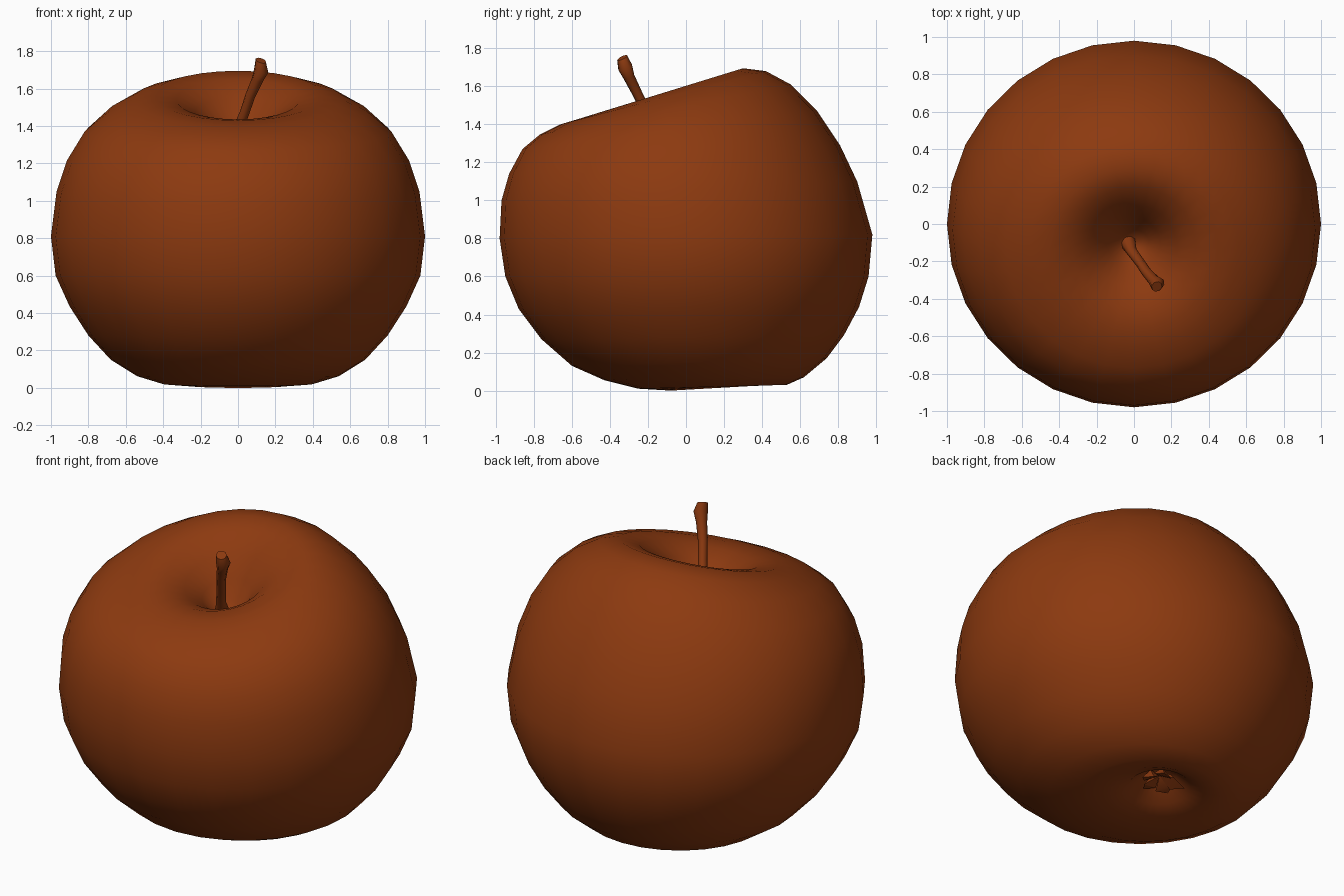
import bpy, math, random
from mathutils import Vector

if "Cube" in bpy.data.objects:
    bpy.data.objects.remove(bpy.data.objects["Cube"])

random.seed(4)
skin = bpy.data.materials.new("russet_brown")
skin.diffuse_color = (0.265, 0.042, 0.005, 1)
skin.use_nodes = True
skin.node_tree.nodes["Principled BSDF"].inputs["Base Color"].default_value = skin.diffuse_color


def make(name, verts, faces, angle):
    mesh = bpy.data.meshes.new(name)
    mesh.from_pydata([tuple(v) for v in verts], [], faces)
    mesh.materials.append(skin)
    ob = bpy.data.objects.new(name, mesh)
    bpy.context.collection.objects.link(ob)
    bpy.ops.object.select_all(action='DESELECT')
    ob.select_set(True)
    bpy.context.view_layer.objects.active = ob
    bpy.ops.object.mode_set(mode='EDIT')
    bpy.ops.mesh.select_all(action='SELECT')
    bpy.ops.mesh.normals_make_consistent(inside=False)
    bpy.ops.object.mode_set(mode='OBJECT')
    bpy.ops.object.shade_smooth_by_angle(angle=math.radians(angle))
    return ob


def loft(name, rings, angle):
    """Skin a stack of equal rings and cap both ends."""
    n = len(rings[0])
    verts = [p for r in rings for p in r]
    faces = [(k * n + i, k * n + (i + 1) % n, (k + 1) * n + (i + 1) % n, (k + 1) * n + i)
             for k in range(len(rings) - 1) for i in range(n)]
    faces += [tuple(range(n)), tuple(range(len(verts) - n, len(verts)))]
    return make(name, verts, faces, angle)


# Fruit: leaning rings, each as front y, front z, back y, back z, half width
profile = [
    (-0.12, 1.26, -0.08, 1.27, .02), (-0.17, 1.28, -0.03, 1.32, .08),
    (-0.24, 1.34, 0.03, 1.43, .14), (-0.34, 1.40, 0.10, 1.55, .23),
    (-0.45, 1.435, 0.20, 1.65, .33), (-0.56, 1.43, 0.30, 1.695, .45),
    (-0.66, 1.40, 0.42, 1.68, .56), (-0.77, 1.345, 0.55, 1.61, .69),
    (-0.86, 1.27, 0.69, 1.47, .82), (-0.93, 1.14, 0.81, 1.29, .915),
    (-0.97, 1.00, 0.90, 1.10, .97), (-0.98, 0.80, 0.98, 0.82, 1.0),
    (-0.95, 0.60, 0.96, 0.60, .975), (-0.88, 0.43, 0.91, 0.44, .90),
    (-0.76, 0.27, 0.83, 0.29, .80), (-0.60, 0.13, 0.74, 0.17, .68),
    (-0.43, 0.055, 0.62, 0.07, .54), (-0.25, 0.01, 0.53, 0.03, .40),
    (-0.08, 0.0, 0.45, 0.03, .29), (0.05, 0.03, 0.38, 0.06, .18),
    (0.12, 0.10, 0.31, 0.12, .10), (0.19, 0.14, 0.23, 0.15, .02)]
N = 28
rings = []
for yf, zf, yb, zb, w in profile:
    mid = Vector((0, (yf + yb) / 2, (zf + zb) / 2))
    half = Vector((0, (yb - yf) / 2, (zb - zf) / 2))
    rings.append([mid + half * math.sin(a) + Vector((w * math.cos(a), 0, 0))
                  for a in (math.tau * i / N for i in range(N))])
loft("fruit_body", rings, 80)

# Stem: slightly kinked tube with a thicker tip
path = [((-0.035, -0.09, 1.25), .045), ((-0.01, -0.15, 1.36), .028),
        ((0.035, -0.21, 1.47), .026), ((0.065, -0.255, 1.56), .027),
        ((0.105, -0.30, 1.65), .031), ((0.125, -0.32, 1.70), .040),
        ((0.122, -0.335, 1.75), .030)]
axis = Vector((0.16, -0.25, 0.5)).normalized()
u = axis.cross(Vector((0, 0, 1))).normalized()
v = axis.cross(u)
loft("stem", [[Vector(p) + r * (u * math.cos(a) + v * math.sin(a))
               for a in (math.tau * i / 8 for i in range(8))] for p, r in path], 50)

# Calyx: five crumpled dry sepals in the lower hollow
verts, faces = [], []
centre = Vector((0, 0.22, 0.115))
for i in range(5):
    a = math.tau * i / 5 + random.uniform(-.2, .2)
    out = Vector((math.cos(a), math.sin(a), 0))
    side = Vector((-out.y, out.x, 0))
    tip = random.uniform(.11, .15)
    b = len(verts)
    verts += [centre, centre + out * .07 + side * .05 - Vector((0, 0, .05)),
              centre + out * tip - Vector((0, 0, random.uniform(.03, .07))),
              centre + out * .07 - side * .05 - Vector((0, 0, .03)),
              centre + out * .06 + Vector((0, 0, .02))]
    faces += [(b, b + 1, b + 3), (b + 1, b + 2, b + 3), (b, b + 4, b + 1),
              (b + 1, b + 4, b + 2), (b + 2, b + 4, b + 3), (b + 3, b + 4, b)]
make("calyx", verts, faces, 30)
